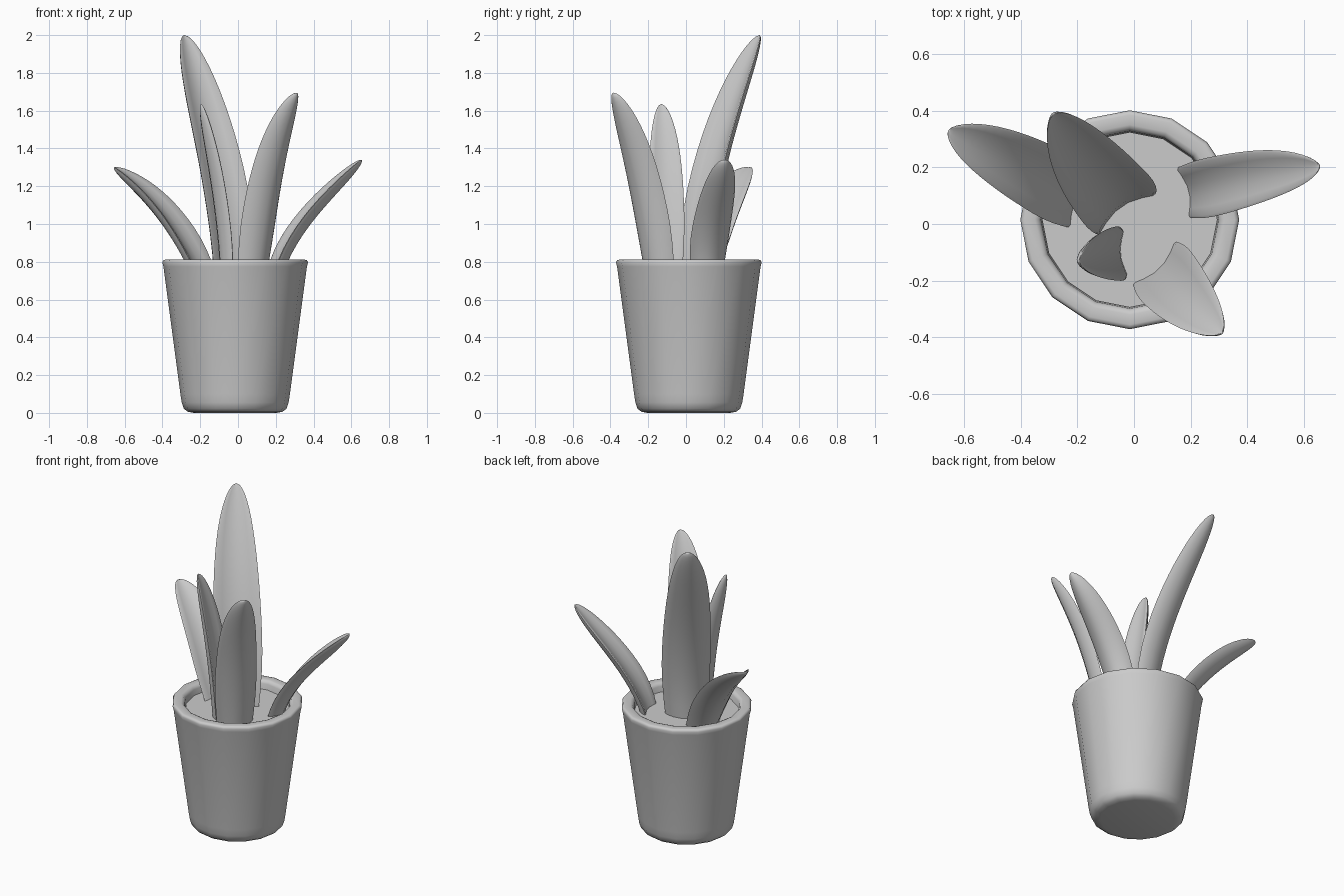
import bpy, bmesh, math
from mathutils import Vector

if "Cube" in bpy.data.objects:
    bpy.data.objects.remove(bpy.data.objects["Cube"])

CX, CY = -0.015, 0.015   # pot axis


def finish(name, bm, angle):
    bmesh.ops.recalc_face_normals(bm, faces=bm.faces)
    me = bpy.data.meshes.new(name)
    bm.to_mesh(me)
    bm.free()
    ob = bpy.data.objects.new(name, me)
    bpy.context.collection.objects.link(ob)
    bpy.ops.object.select_all(action='DESELECT')
    ob.select_set(True)
    bpy.context.view_layer.objects.active = ob
    bpy.ops.object.shade_smooth_by_angle(angle=math.radians(angle))
    return ob


def skin(bm, rings):
    """Bridge successive closed rings of vertices with quads."""
    n = len(rings[0])
    for a, b in zip(rings, rings[1:]):
        for i in range(n):
            j = (i + 1) % n
            bm.faces.new((a[i], a[j], b[j], b[i]))


def lathe(name, profile, sides=16):
    bm = bmesh.new()
    rings = [[bm.verts.new((CX + r * math.cos(2 * math.pi * i / sides),
                            CY + r * math.sin(2 * math.pi * i / sides), z))
              for i in range(sides)] for r, z in profile]
    skin(bm, rings)
    bm.faces.new(rings[0])
    bm.faces.new(rings[-1])
    return finish(name, bm, 50)


def path_point(pts, t):
    """Smooth cubic through four points, spaced by chord length."""
    ks = [0.0]
    for a, b in zip(pts, pts[1:]):
        ks.append(ks[-1] + (b - a).length)
    ks = [k / ks[-1] for k in ks]
    out = Vector((0, 0, 0))
    for i, p in enumerate(pts):
        f = 1.0
        for j in range(len(pts)):
            if j != i:
                f *= (t - ks[j]) / (ks[i] - ks[j])
        out += p * f
    return out


def leaf(name, azimuth, width, pts, steps=18, n=14):
    a = math.radians(azimuth)
    side = Vector((-math.sin(a), math.cos(a), 0))
    pts = [Vector(p) for p in pts]
    bm = bmesh.new()
    rings = []
    for k in range(steps):
        t = 1 - (1 - k / steps) ** 1.7
        c = path_point(pts, t)
        tangent = (path_point(pts, t + .01) - path_point(pts, t - .01)).normalized()
        inward = tangent.cross(side).normalized()
        swell = 0.84 + 0.16 * math.sin(min(1, t / .35) * math.pi / 2)
        w = width / 2 * swell * (1 - t ** 3.5) ** .55
        th = 0.024 * (1 - t ** 6) ** .5
        ring = []
        for i in range(n):
            q = 2 * math.pi * i / n
            u = math.cos(q)
            # channelled section: edges curl towards the plant's centre
            v = th * math.sin(q) + 0.45 * w * (u * u - .4)
            ring.append(bm.verts.new(c + side * (u * w) + inward * v))
        rings.append(ring)
    skin(bm, rings)
    bm.faces.new(rings[0])
    tip = bm.verts.new(pts[-1])
    for i in range(n):
        bm.faces.new((rings[-1][i], rings[-1][(i + 1) % n], tip))
    return finish(name, bm, 70)


# pot with rounded foot and rim
lathe("pot", [(.22, 0), (.25, .006), (.272, .022), (.283, .055), (.29, .1),
              (.38, .775), (.386, .797), (.38, .808), (.37, .811), (.335, .811),
              (.322, .806), (.313, .79), (.307, .70)])
# soil disc
lathe("soil", [(.306, .71), (.309, .755)])

# five fleshy leaves
leaf("tall_leaf", 125, .29, [(-.045, .06, .72), (-.09, .125, 1.2), (-.18, .235, 1.6), (-.285, .39, 2.0)])
leaf("left_leaf", 150, .25, [(-.19, .09, .72), (-.35, .175, 1.01), (-.51, .26, 1.19), (-.655, .33, 1.3)])
leaf("front_leaf", -45, .25, [(.09, -.155, .72), (.16, -.235, 1.2), (.235, -.315, 1.5), (.31, -.385, 1.695)])
leaf("right_leaf", 14, .21, [(.19, .115, .72), (.29, .135, .94), (.44, .17, 1.13), (.655, .205, 1.34)])
leaf("small_leaf", 185, .195, [(-.055, -.105, .72), (-.095, -.108, 1.15), (-.14, -.115, 1.4), (-.195, -.13, 1.635)])
